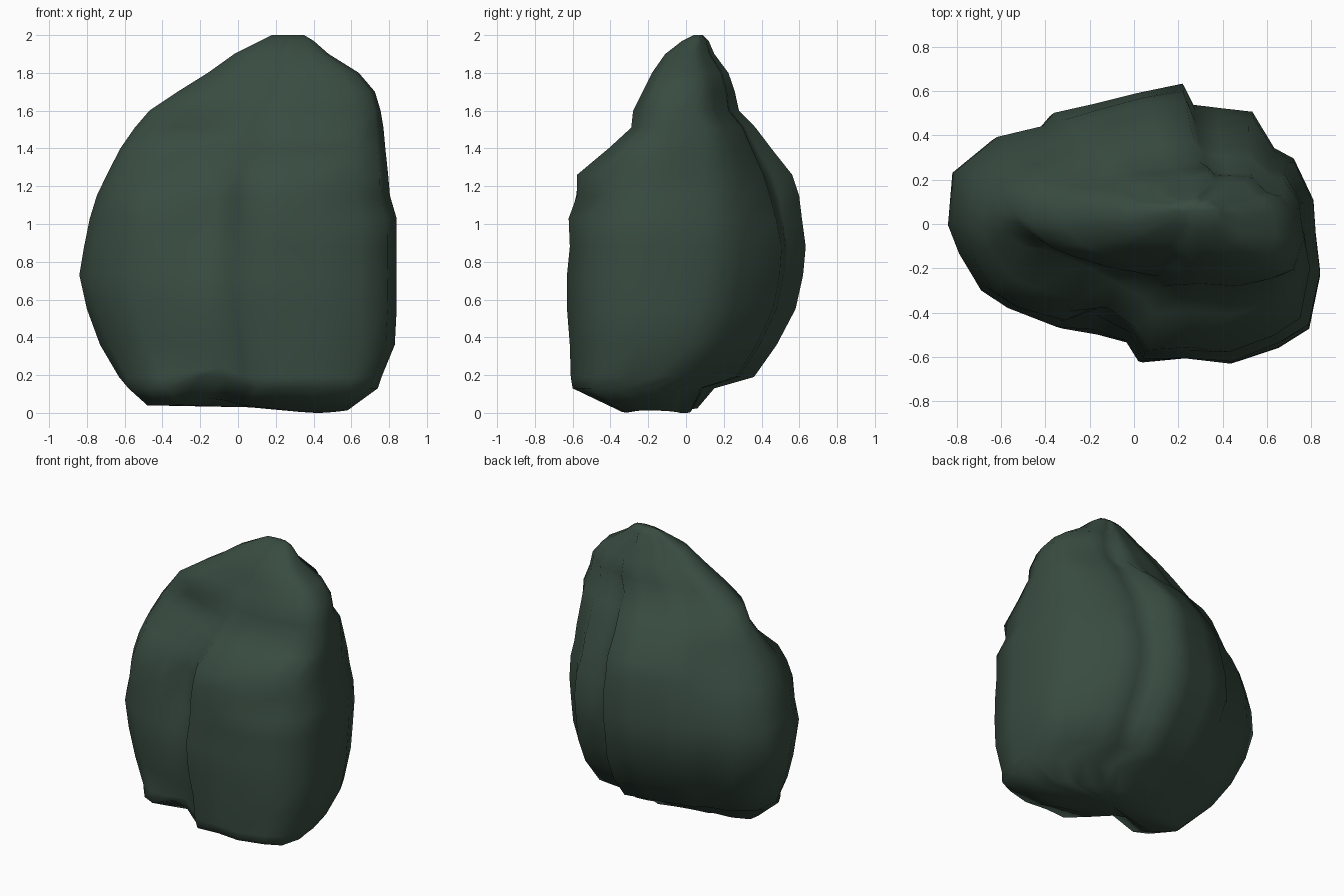
import bpy, bmesh, math
from mathutils import Vector

# Footprint of the boulder seen from above, counter-clockwise
outline = [(.84, -.22), (.82, -.05), (.81, .10), (.72, .29), (.63, .34), (.53, .51), (.38, .53),
           (.26, .54), (.21, .635), (0, .59), (-.2, .54), (-.38, .50), (-.43, .44), (-.64, .39),
           (-.82, .24), (-.84, 0), (-.79, -.13), (-.69, -.30), (-.57, -.38), (-.35, -.47),
           (-.19, -.50), (-.04, -.54), (.02, -.63), (.22, -.61), (.43, -.635), (.65, -.56), (.79, -.47)]

# Height, then left, right, front and back limits of each layer
layers = [(.04, -.48, .58, -.34, .06), (.13, -.58, .74, -.60, .15), (.19, -.63, .76, -.61, .36),
          (.36, -.73, .83, -.615, .48), (.55, -.80, .84, -.63, .58), (.73, -.84, .84, -.63, .62),
          (.88, -.815, .84, -.615, .635), (1.03, -.785, .84, -.63, .62), (1.15, -.75, .805, -.60, .61),
          (1.26, -.70, .795, -.58, .58), (1.40, -.63, .78, -.41, .47), (1.51, -.55, .77, -.29, .38),
          (1.60, -.47, .755, -.28, .285), (1.70, -.32, .725, -.23, .26), (1.80, -.16, .64, -.18, .225),
          (1.90, -.02, .48, -.11, .15), (1.97, .12, .40, -.02, .12), (2.0, .18, .35, .04, .09)]

# Hollows: centre, push, reach in x, y, z
dents = [((-.15, -.48, 1.05), (0, .12, 0), (.14, .4, .25)),    # valley between the front lobes
         ((-.35, -.28, 1.38), (0, .13, 0), (.25, .3, .17)),    # shelf above the left lobe
         ((-.14, -.45, .12), (0, .07, .09), (.10, .3, .12)),   # notch under the front
         ((.62, -.50, 1.12), (-.01, .06, 0), (.25, .2, .09)),  # step above the right lobe
         ((.42, .45, 1.25), (0, -.08, 0), (.16, .3, .25)),     # crease on the back
         ((-.55, .35, 1.3), (.03, -.06, 0), (.25, .3, .2))]


def shaped(p):
    out = p.copy()
    for c, push, reach in dents:
        d = sum(((p[i] - c[i]) / reach[i]) ** 2 for i in range(3))
        out += Vector(push) * math.exp(-d)
    if p.z < .1:                                   # base dips to the right
        out.z -= .04 * math.exp(-((p.x - .42) / .25) ** 2)
    return out


# Stack the layers into one closed skin
bm = bmesh.new()
rings = []
for z, x0, x1, y0, y1 in layers:
    ring = []
    for ox, oy in outline:
        x = (x0 + x1) / 2 + ox / .84 * (x1 - x0) / 2
        y = (y0 + y1) / 2 + oy / .635 * (y1 - y0) / 2
        ring.append(bm.verts.new(shaped(Vector((x, y, z)))))
    rings.append(ring)
n = len(outline)
for a, b in zip(rings, rings[1:]):
    for i in range(n):
        j = (i + 1) % n
        bm.faces.new((a[i], a[j], b[j], b[i]))
for ring in (rings[0][::-1], rings[-1]):
    cap = bm.faces.new(ring)
    bmesh.ops.poke(bm, faces=[cap])
bmesh.ops.recalc_face_normals(bm, faces=bm.faces[:])
for f in bm.faces:
    f.smooth = True

mesh = bpy.data.meshes.new("boulder")
bm.to_mesh(mesh)
bm.free()
stone = bpy.data.materials.new("dark green stone")
stone.diffuse_color = (.04, .072, .053, 1)
mesh.materials.append(stone)
boulder = bpy.data.objects.new("boulder", mesh)
bpy.context.collection.objects.link(boulder)
